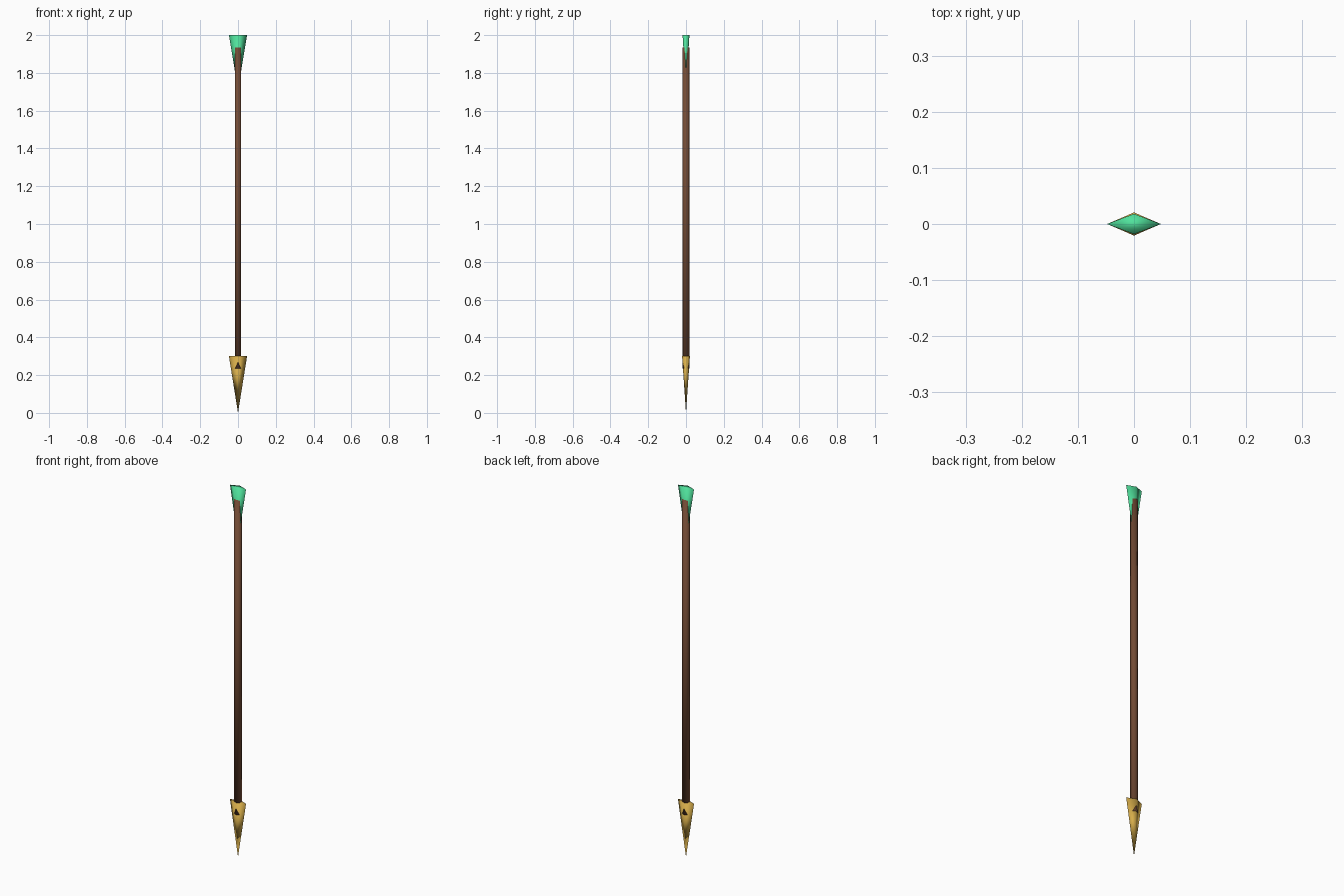
import bpy
import math

if "Cube" in bpy.data.objects:
    bpy.data.objects.remove(bpy.data.objects["Cube"])


def material(name, rgb):
    m = bpy.data.materials.new(name)
    m.diffuse_color = (*rgb, 1)
    m.use_nodes = True
    m.node_tree.nodes["Principled BSDF"].inputs["Base Color"].default_value = m.diffuse_color
    return m


def tapered_part(name, sides, r_bottom, r_top, z0, z1, mat, turn=0.0, squash=1.0):
    """Capped cone or prism between two heights, fully smooth shaded."""
    bpy.ops.mesh.primitive_cone_add(vertices=sides, radius1=r_bottom, radius2=r_top,
                                    depth=z1 - z0, location=(0, 0, (z0 + z1) / 2))
    ob = bpy.context.object
    ob.name = ob.data.name = name
    ob.rotation_euler.z = turn
    bpy.ops.object.transform_apply(location=False, rotation=True, scale=False)
    ob.scale.y = squash
    bpy.ops.object.transform_apply(location=False, rotation=False, scale=True)
    ob.data.materials.append(mat)
    bpy.ops.object.shade_smooth()
    return ob


wood = material("wood", (0.17, 0.07, 0.035))
gold = material("gold", (0.68, 0.42, 0.07))
green = material("green", (0.08, 0.75, 0.33))

# Hexagonal shaft, one edge towards the front, poking through the point's faces
tapered_part("shaft", 6, 0.0185, 0.0185, 0.235, 1.935, wood)

# Flat diamond-section point, tip down
tapered_part("spear_point", 4, 0, 0.048, 0.0, 0.30, gold, squash=0.43)

# Flared diamond-section end, narrow end buried in the shaft
tapered_part("flared_end", 4, 0, 0.048, 1.71, 2.0, green, squash=0.38)
